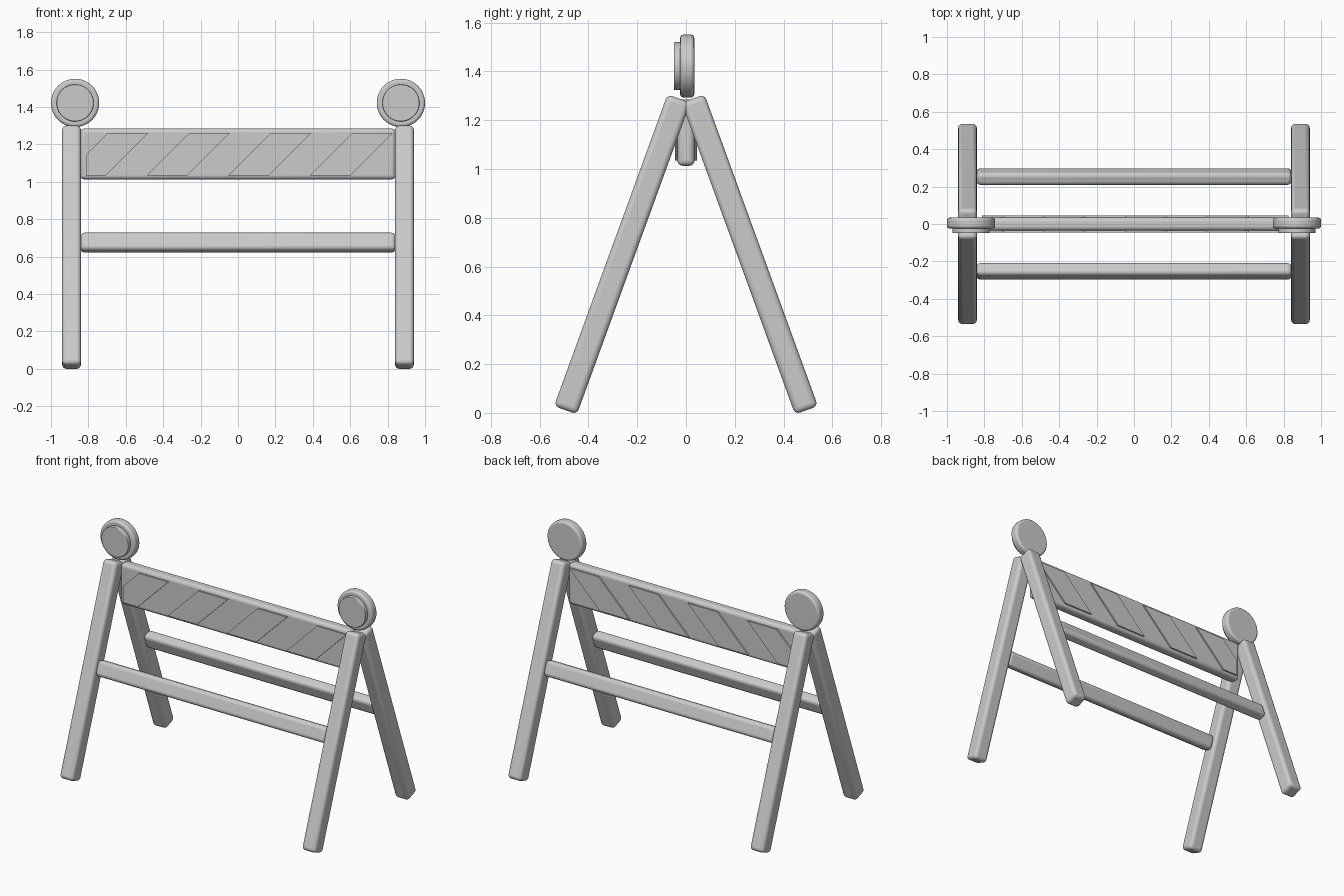
import bpy
import bmesh
import math
from mathutils import Matrix

cube = bpy.data.objects.get("Cube")
if cube:
    bpy.data.objects.remove(cube, do_unlink=True)

grey = bpy.data.materials.new("light grey")
grey.use_nodes = True
grey.diffuse_color = (0.6, 0.6, 0.6, 1)
grey.node_tree.nodes["Principled BSDF"].inputs["Base Color"].default_value = (0.6, 0.6, 0.6, 1)

TILT = math.radians(20)


def finish(bm, name, bevel=0.0, segments=4):
    """Turn a bmesh into a named object with rounded edges."""
    bmesh.ops.recalc_face_normals(bm, faces=bm.faces)
    mesh = bpy.data.meshes.new(name)
    bm.to_mesh(mesh)
    bm.free()
    mesh.materials.append(grey)
    obj = bpy.data.objects.new(name, mesh)
    bpy.context.collection.objects.link(obj)
    if bevel:
        mod = obj.modifiers.new("rounded edges", "BEVEL")
        mod.width = bevel
        mod.segments = segments
        mod.limit_method = "ANGLE"
        mod.angle_limit = math.radians(40)
    bpy.ops.object.select_all(action="DESELECT")
    obj.select_set(True)
    bpy.context.view_layer.objects.active = obj
    bpy.ops.object.shade_smooth_by_angle(angle=math.radians(35))
    return obj


def beam(name, size, location, tilt=0.0, bevel=0.022):
    bm = bmesh.new()
    bmesh.ops.create_cube(bm, size=1)
    bmesh.ops.scale(bm, vec=size, verts=bm.verts)
    obj = finish(bm, name, bevel)
    obj.location = location
    obj.rotation_euler.x = tilt


def disc(name, radius, x, y_front, y_back, z, bevel):
    bm = bmesh.new()
    bmesh.ops.create_cone(bm, cap_ends=True, segments=48, radius1=radius,
                          radius2=radius, depth=y_back - y_front,
                          matrix=Matrix.Rotation(math.pi / 2, 4, "X"))
    obj = finish(bm, name, bevel, 3)
    obj.location = (x, (y_front + y_back) / 2, z)


def stripe(name, outline, y_in, y_out):
    bm = bmesh.new()
    face = bm.faces.new([bm.verts.new((x, y_in, z)) for x, z in outline])
    grown = bmesh.ops.extrude_face_region(bm, geom=[face])["geom"]
    moved = [v for v in grown if isinstance(v, bmesh.types.BMVert)]
    bmesh.ops.translate(bm, vec=(0, y_out - y_in, 0), verts=moved)
    finish(bm, name)


# Splayed legs and lower rails, front and back
for end, s in (("front", -1), ("back", 1)):
    for side, x in (("right", -0.89), ("left", 0.89)):
        beam(f"{end}_{side}_leg", (0.1, 0.1, 1.36), (x, s * 0.2615, 0.65), s * TILT)
    beam(f"{end}_rail", (1.686, 0.07, 0.1), (0, s * 0.253, 0.675), s * TILT)

# Upper board
beam("board", (1.686, 0.07, 0.272), (0, 0, 1.149))

# Slanted stripes on both faces of the board, the first one clipped by the end
LOW, HIGH, STEP = 1.035, 1.26, 0.436
WIDTH, EDGE = 0.216, -0.814
for i in range(4):
    x = EDGE - 0.108 + i * STEP
    rise = HIGH - LOW
    outline = [(x, LOW), (x + WIDTH, LOW), (x + WIDTH + rise, HIGH), (x + rise, HIGH)]
    if i == 0:
        outline[0] = (EDGE, LOW)
        outline.append((EDGE, LOW + EDGE - x))
    for end, s in (("front", -1), ("back", 1)):
        stripe(f"{end}_stripe_{i + 1}", outline, s * 0.035, s * 0.0445)

# Warning lamps
for side, x in (("right", -0.871), ("left", 0.871)):
    disc(f"{side}_lamp_housing", 0.129, x, -0.024, 0.034, 1.422, 0.014)
    disc(f"{side}_lamp_lens", 0.099, x, -0.049, -0.02, 1.422, 0.004)
